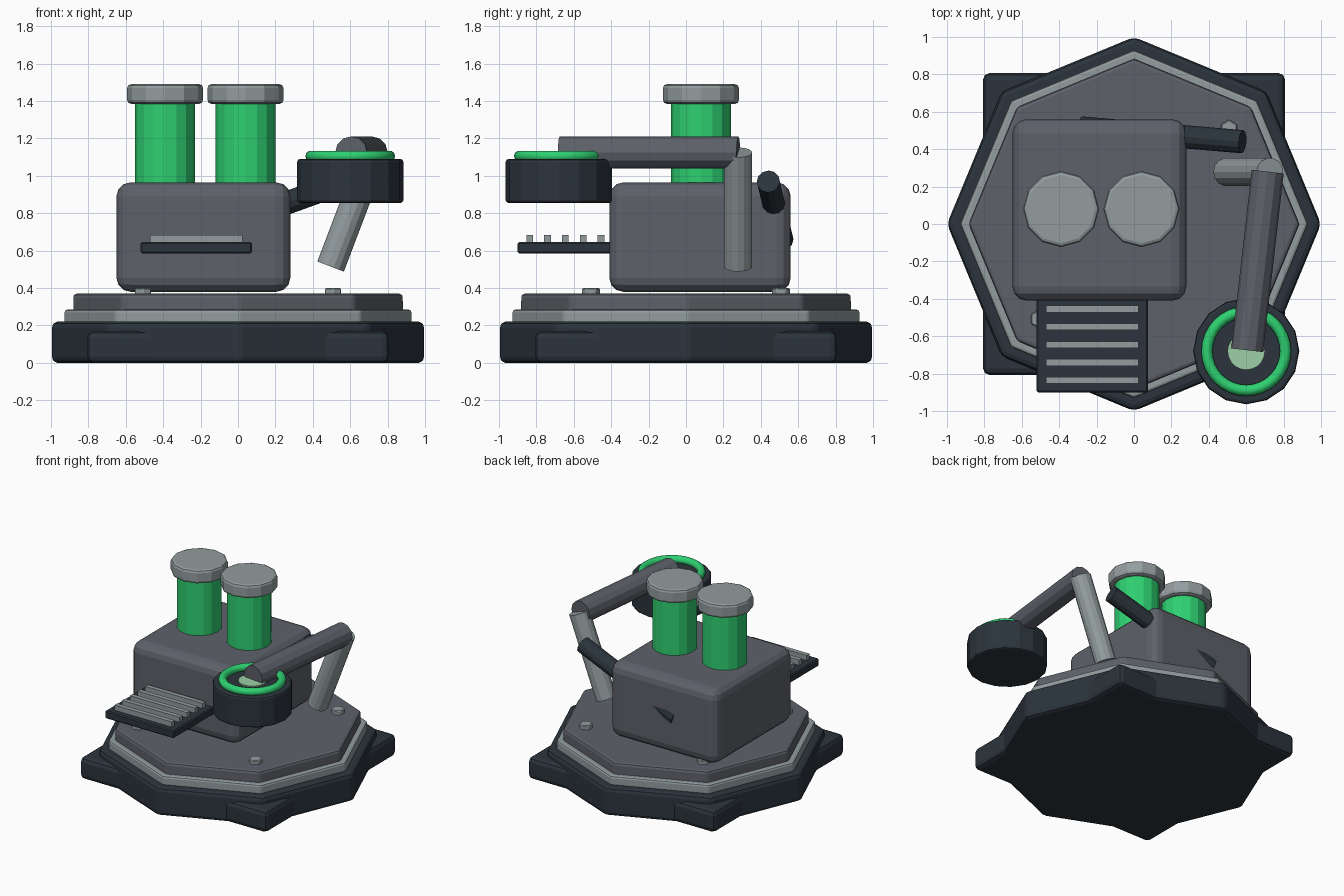
import bpy, bmesh, math
from mathutils import Vector

if "Cube" in bpy.data.objects:
    bpy.data.objects.remove(bpy.data.objects["Cube"])


def mat(name, rgb):
    """Flat material from 0-255 display values."""
    m = bpy.data.materials.new(name)
    lin = [((c / 255 + 0.055) / 1.055) ** 2.4 if c > 10 else c / 3294 for c in rgb]
    m.diffuse_color = (*lin, 1)
    m.use_nodes = True
    m.node_tree.nodes["Principled BSDF"].inputs["Base Color"].default_value = m.diffuse_color
    return m


DARK = mat("dark slate", (43, 52, 60))
GREY = mat("mid grey", (94, 97, 106))
LIGHT = mat("light grey", (146, 156, 158))
GREEN = mat("bright green", (46, 208, 113))
PALE = mat("pale green", (156, 208, 168))


def finish(name, bm, material, bevel=0, segs=2):
    me = bpy.data.meshes.new(name)
    bm.to_mesh(me)
    bm.free()
    ob = bpy.data.objects.new(name, me)
    bpy.context.collection.objects.link(ob)
    me.materials.append(material)
    if bevel:
        b = ob.modifiers.new("bevel", 'BEVEL')
        b.width, b.segments = bevel, segs
        b.limit_method, b.angle_limit = 'ANGLE', math.radians(40)
    return ob


def box(name, lo, hi, material, bevel=0, segs=2):
    bm = bmesh.new()
    bmesh.ops.create_cube(bm, size=1)
    for v in bm.verts:
        v.co = Vector([lo[i] + (v.co[i] + 0.5) * (hi[i] - lo[i]) for i in range(3)])
    return finish(name, bm, material, bevel, segs)


def rod(name, a, b, r, sides, material, bevel=0, segs=2):
    """Cylinder running from point a to point b."""
    a, b = Vector(a), Vector(b)
    bm = bmesh.new()
    bmesh.ops.create_cone(bm, cap_ends=True, segments=sides, radius1=r, radius2=r,
                          depth=(b - a).length)
    d = (b - a).normalized()
    if d.z < 0.999:
        bmesh.ops.rotate(bm, verts=bm.verts,
                         matrix=d.to_track_quat('Z', 'Y').to_matrix())
    bmesh.ops.translate(bm, verts=bm.verts, vec=(a + b) / 2)
    return finish(name, bm, material, bevel, segs)


# Octagonal base tiers
rod("base", (0, 0, 0), (0, 0, 0.22), 1.0, 8, DARK, 0.03)
rod("base_trim", (0, 0, 0.2), (0, 0, 0.285), 0.93, 8, LIGHT, 0.015)
rod("deck", (0, 0, 0.25), (0, 0, 0.37), 0.885, 8, GREY, 0.02)

# Corner feet and deck bolts
for sx in (-1, 1):
    for sy in (-1, 1):
        x, y = 0.62 * sx, 0.62 * sy
        box("foot", (x - 0.187, y - 0.187, 0), (x + 0.187, y + 0.187, 0.17), DARK, 0.035)
        rod("bolt", (0.508 * sx, 0.508 * sy, 0.36), (0.508 * sx, 0.508 * sy, 0.4),
            0.05, 6, LIGHT, 0.006, 1)

# Main housing
box("housing", (-0.65, -0.41, 0.38), (0.28, 0.56, 0.965), GREY, 0.075, 3)

# Canisters with caps
for x in (-0.39, 0.04):
    rod("canister", (x, 0.08, 0.9), (x, 0.08, 1.4), 0.16, 16, GREEN)
    rod("canister_cap", (x, 0.08, 1.385), (x, 0.08, 1.49), 0.203, 12, LIGHT, 0.02)

# Front tray with ribs
box("tray", (-0.52, -0.9, 0.585), (0.075, -0.38, 0.645), DARK, 0.008, 1)
for i in range(5):
    y = -0.835 + 0.095 * i
    box("tray_rib", (-0.47, y - 0.018, 0.635), (0.025, y + 0.018, 0.685), LIGHT)

# Rear exhaust pipe, passing through the housing
rod("exhaust_pipe", (-0.28, 0.513, 0.66), (0.58, 0.44, 0.97), 0.062, 12, DARK)

# Two-part arm
rod("lower_arm", (0.495, 0.278, 0.515), (0.727, 0.278, 1.125), 0.076, 14, LIGHT)
rod("upper_arm", (0.605, -0.675, 1.125), (0.715, 0.28, 1.125), 0.086, 12, GREY)

# Drum head with glowing ring and lens
rod("drum", (0.6, -0.68, 0.855), (0.6, -0.68, 1.09), 0.284, 16, DARK, 0.015)
rod("lens", (0.6, -0.68, 1.08), (0.6, -0.68, 1.1), 0.1, 20, PALE)
bpy.ops.mesh.primitive_torus_add(location=(0.6, -0.68, 1.105), major_radius=0.21,
                                 minor_radius=0.03, major_segments=32, minor_segments=10)
ring = bpy.context.object
ring.name = "glow_ring"
ring.data.materials.append(GREEN)
bpy.ops.object.shade_smooth()
